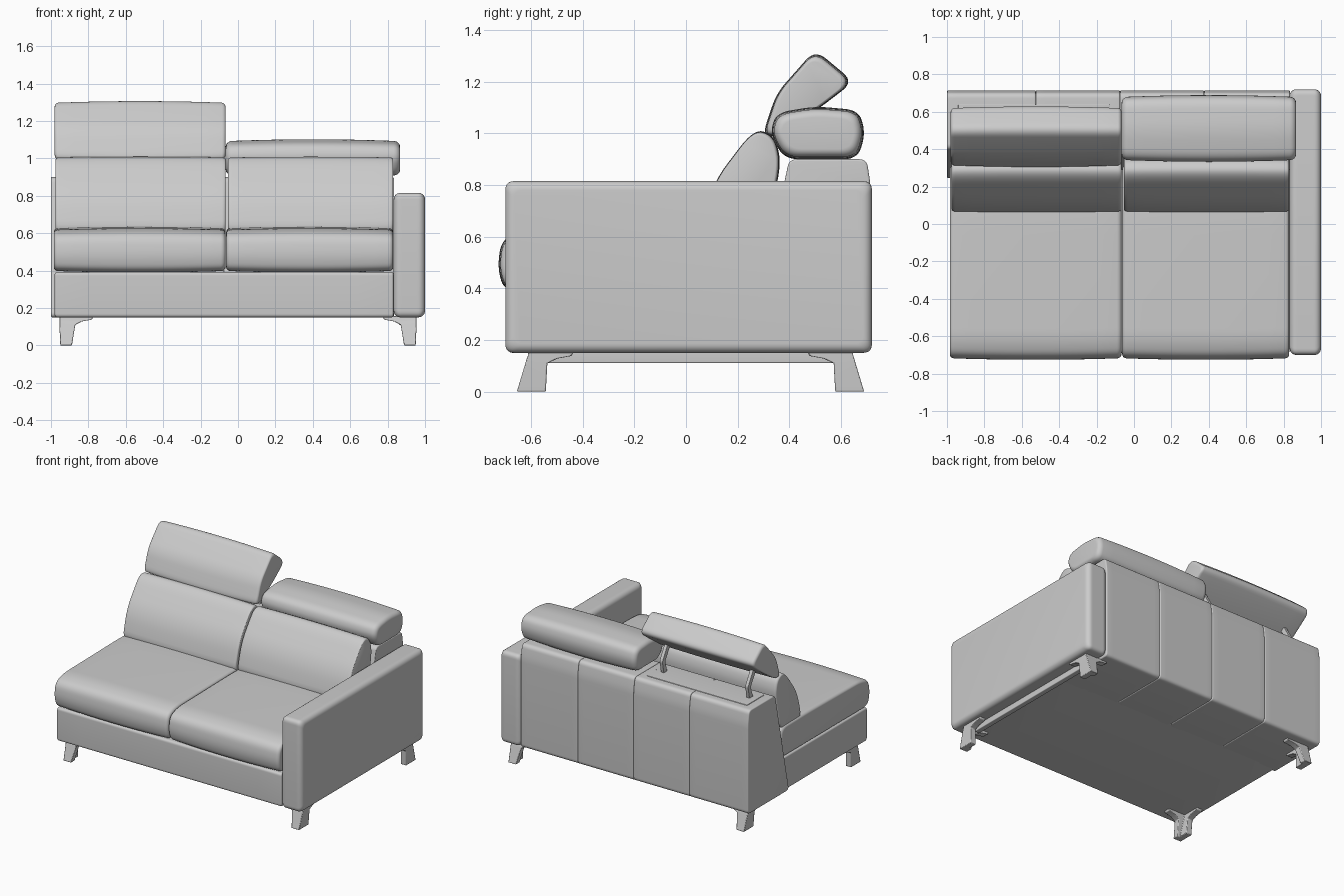
import bpy, bmesh, math
from mathutils import Vector

if "Cube" in bpy.data.objects:
    bpy.data.objects.remove(bpy.data.objects["Cube"])


def finish(name, bm, angle=40):
    bmesh.ops.recalc_face_normals(bm, faces=bm.faces)
    me = bpy.data.meshes.new(name)
    bm.to_mesh(me)
    bm.free()
    ob = bpy.data.objects.new(name, me)
    bpy.context.collection.objects.link(ob)
    bpy.ops.object.select_all(action='DESELECT')
    ob.select_set(True)
    bpy.context.view_layer.objects.active = ob
    bpy.ops.object.shade_smooth_by_angle(angle=math.radians(angle))
    return ob


def rounded(points, r, steps=7):
    """Closed outline with every corner rounded."""
    pts, out = [Vector(p) for p in points], []
    for i, c in enumerate(pts):
        a, b = pts[i - 1] - c, pts[(i + 1) % len(pts)] - c
        p = c + a.normalized() * min(r, a.length * 0.45)
        q = c + b.normalized() * min(r, b.length * 0.45)
        for k in range(steps + 1):
            t = k / steps
            out.append(p * (1 - t) ** 2 + c * 2 * t * (1 - t) + q * t * t)
    return out


def skin(bm, rings):
    loops = [[bm.verts.new(p) for p in ring] for ring in rings]
    n = len(loops[0])
    for a, b in zip(loops, loops[1:]):
        for i in range(n):
            bm.faces.new((a[i], a[(i + 1) % n], b[(i + 1) % n], b[i]))
    bm.faces.new(loops[0])
    bm.faces.new(loops[-1])


def upholster(name, profile, x0, x1, r=0.03, end=0.02, inset=None, crown=0.0):
    """Side profile (y, z) stretched from x0 to x1 with soft ends and a crown."""
    inset = end if inset is None else inset
    outline = rounded(profile, r)
    ys, zs = [p.x for p in outline], [p.y for p in outline]
    cy, cz = (min(ys) + max(ys)) / 2, (min(zs) + max(zs)) / 2
    hy, hz = (max(ys) - min(ys)) / 2, (max(zs) - min(zs)) / 2
    ends = [(end * (1 - math.sin(a)), inset * (1 - math.cos(a)))
            for a in [math.radians(90 - 15 * k) for k in range(7)]]
    stations = [(x0 + o, d) for o, d in ends]
    stations += [(x0 + end + (x1 - x0 - 2 * end) * k / 10, 0) for k in range(1, 10)]
    stations += [(x1 - o, d) for o, d in reversed(ends)]
    rings = []
    for x, d in stations:
        u = (2 * x - x0 - x1) / (x1 - x0)
        d += crown * u * u
        rings.append([(x, cy + (p.x - cy) * (hy - d) / hy,
                       cz + (p.y - cz) * (hz - d) / hz) for p in outline])
    bm = bmesh.new()
    skin(bm, rings)
    return finish(name, bm)


def box(y0, y1, z0, z1):
    return [(y0, z0), (y0, z1), (y1, z1), (y1, z0)]


# Armrest and seat plinth
upholster("armrest", box(-0.70, 0.72, 0.15, 0.815), 0.832, 1.0, r=0.035, end=0.035)
upholster("base", box(-0.69, 0.30, 0.15, 0.392), -0.98, 0.832, r=0.02, end=0.012)

# Back frame in four panels, the seams showing between them
back = [(0.24, 0.15), (0.40, 0.90), (0.70, 0.90), (0.715, 0.80), (0.715, 0.15)]
seams = [-1.0, -0.525, -0.075, 0.375, 0.834]
for i in range(4):
    upholster(f"back_panel_{i + 1}", back, seams[i], seams[i + 1], r=0.03, end=0.008)
upholster("headrest_slot", box(0.44, 0.64, 0.88, 0.904), -0.94, -0.13, r=0.004, end=0.004)

# Seat and back cushions, one pair per place
seat = [(-0.705, 0.39), (-0.73, 0.48), (-0.715, 0.59), (-0.62, 0.625),
        (0.0, 0.635), (0.32, 0.63), (0.32, 0.39)]
cushion = [(0.045, 0.58), (0.105, 0.81), (0.265, 1.02), (0.345, 0.99), (0.37, 0.88), (0.30, 0.58)]
for side, x0, x1 in (("left", -0.985, -0.067), ("right", -0.063, 0.83)):
    upholster(f"{side}_seat", seat, x0, x1, r=0.06, end=0.025, inset=0.02, crown=0.008)
    upholster(f"{side}_back_cushion", cushion, x0 + 0.01, x1, r=0.09, end=0.02, inset=0.012, crown=0.004)

# Headrests: the left one tilted up, the right one folded down
raised = [(0.295, 0.99), (0.35, 1.155), (0.50, 1.325), (0.65, 1.20), (0.52, 1.10), (0.35, 0.985)]
folded = [(0.325, 1.00), (0.35, 1.08), (0.50, 1.105), (0.67, 1.09), (0.695, 1.0), (0.665, 0.90), (0.38, 0.90)]
upholster("left_headrest", raised, -0.98, -0.067, r=0.055, end=0.02, inset=0.02, crown=0.009)
upholster("right_headrest", folded, -0.066, 0.867, r=0.055, end=0.035, inset=0.03, crown=0.01)

# Hinge arms holding up the raised headrest
hinge = [(0.50, 0.89), (0.53, 0.98), (0.46, 1.09), (0.49, 1.11), (0.56, 0.99), (0.54, 0.89)]
for i, x in enumerate((-0.88, -0.19)):
    upholster(f"headrest_hinge_{i + 1}", hinge, x - 0.012, x + 0.012, r=0.015, end=0.002)

# Splayed legs with an L-shaped section flaring into the mounting plate
leg_rings = [(0.0, 0.95, -0.655, 0.062, 0.112), (0.11, 0.955, -0.622, 0.085, 0.085),
             (0.128, 0.955, -0.617, 0.12, 0.12), (0.138, 0.955, -0.613, 0.175, 0.17),
             (0.156, 0.955, -0.61, 0.18, 0.175)]
for ny, flip in (("front", False), ("back", True)):
    for nx, sx in (("left", -1), ("right", 1)):
        rings = []
        for z, cx, cy, ax, ay in leg_rings:
            t = 0.045
            ell = [(cx, cy), (cx - ax, cy), (cx - ax, cy + t), (cx - t, cy + t),
                   (cx - t, cy + ay), (cx, cy + ay)]
            rings.append([(sx * x, 0.035 - y if flip else y, z) for x, y in ell])
        bm = bmesh.new()
        skin(bm, rings)
        leg = finish(f"{ny}_{nx}_leg", bm, 30)
        bevel = leg.modifiers.new("soft_edges", 'BEVEL')
        bevel.width, bevel.segments = 0.004, 2

# Rail under the armrest
upholster("arm_rail", box(-0.56, 0.58, 0.11, 0.16), 0.86, 0.90, r=0.006, end=0.005)
